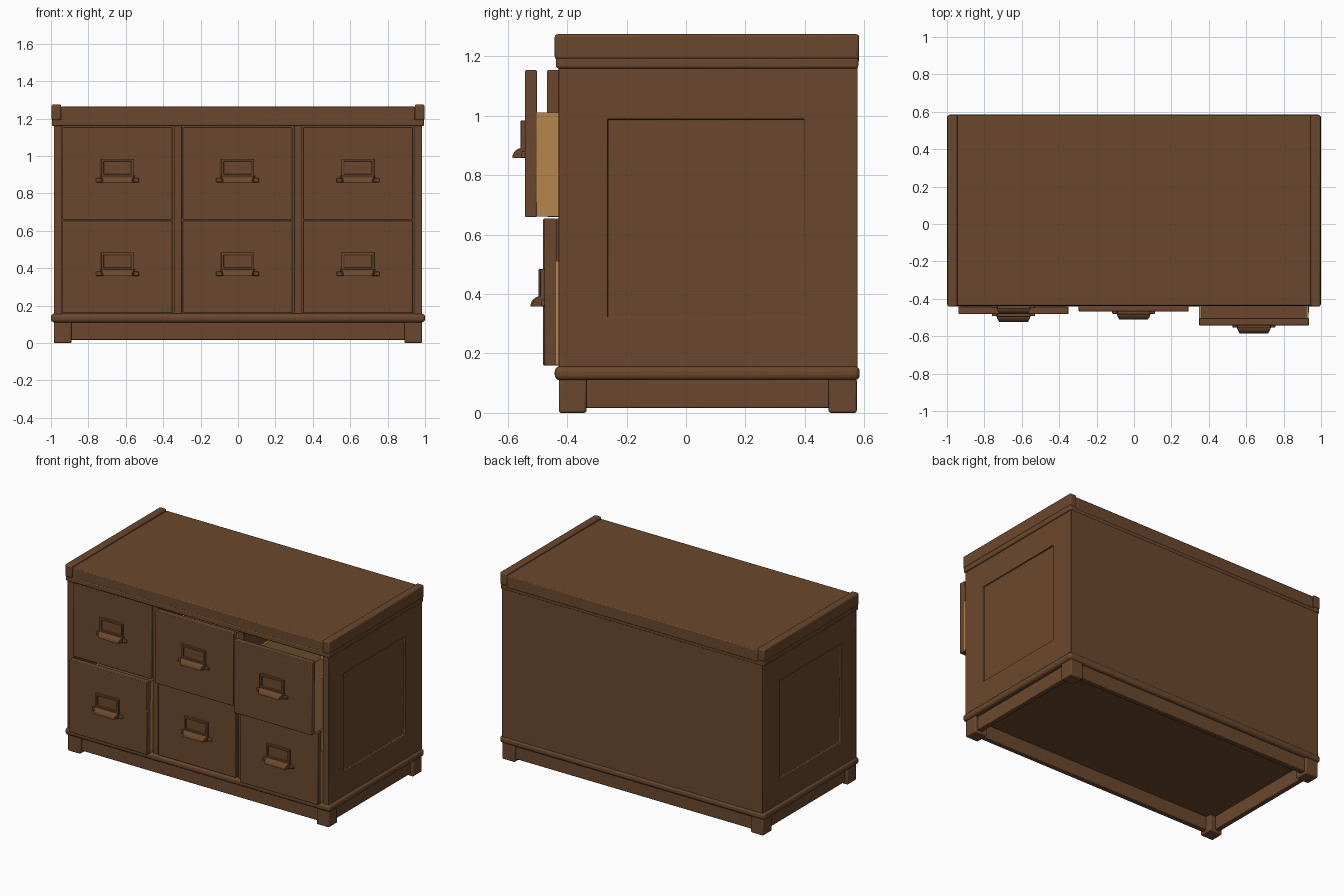
import bpy, bmesh, math
from mathutils import Vector

cube = bpy.data.objects.get("Cube")
if cube:
    bpy.data.objects.remove(cube, do_unlink=True)


def material(name, rgb):
    m = bpy.data.materials.new(name)
    m.use_nodes = True
    m.diffuse_color = (*rgb, 1)
    bsdf = m.node_tree.nodes["Principled BSDF"]
    bsdf.inputs["Base Color"].default_value = (*rgb, 1)
    bsdf.inputs["Roughness"].default_value = 0.7
    return m


BROWN = material("dark brown wood", (0.145, 0.064, 0.026))
TAN = material("tan drawer wood", (0.46, 0.235, 0.078))


def finish(name, bm, mat, bevel=0.0, segments=2):
    bmesh.ops.recalc_face_normals(bm, faces=bm.faces)
    me = bpy.data.meshes.new(name)
    bm.to_mesh(me)
    bm.free()
    me.materials.append(mat)
    ob = bpy.data.objects.new(name, me)
    bpy.context.collection.objects.link(ob)
    if bevel:
        mod = ob.modifiers.new("rounded edges", 'BEVEL')
        mod.width = bevel
        mod.segments = segments
        mod.limit_method = 'ANGLE'
    bpy.ops.object.select_all(action='DESELECT')
    ob.select_set(True)
    bpy.context.view_layer.objects.active = ob
    bpy.ops.object.shade_smooth_by_angle(angle=math.radians(40))
    return ob


def box_mesh(x, y, z):
    bm = bmesh.new()
    bmesh.ops.create_cube(bm, size=1)
    for v in bm.verts:
        v.co = [lo + (c + 0.5) * (hi - lo) for c, (lo, hi) in zip(v.co, (x, y, z))]
    return bm


def box(name, x, y, z, mat=BROWN, bevel=0.0, segments=2):
    return finish(name, box_mesh(x, y, z), mat, bevel, segments)


def both(s, lo, hi):
    return (lo, hi) if s > 0 else (-hi, -lo)


FRONT, BACK = -0.43, 0.577

# Cabinet sides with a recessed panel
for s, side in ((1, "left"), (-1, "right")):
    bm = box_mesh(both(s, 0.94, 0.985), (FRONT, BACK), (0.15, 1.165))
    for axis, cuts in ((1, (-0.265, 0.4)), (2, (0.32, 0.99))):
        for c in cuts:
            co, no = Vector(), Vector()
            co[axis], no[axis] = c, 1
            bmesh.ops.bisect_plane(bm, geom=bm.verts[:] + bm.edges[:] + bm.faces[:],
                                   plane_co=co, plane_no=no)
    bm.normal_update()
    panel = [f for f in bm.faces if f.normal.x * s > 0.9
             and (f.calc_center_median() - Vector((s * 0.985, 0.0675, 0.655))).length < 0.02]
    bmesh.ops.inset_individual(bm, faces=panel, thickness=0.003, depth=-0.012)
    finish(side + "_side", bm, BROWN, 0.003)
    # Raised cleat at the end of the top
    box(side + "_top_cleat", both(s, 0.945, 0.997), (-0.442, 0.583), (1.19, 1.275), bevel=0.01, segments=3)
    # Column divider
    box(side + "_divider", both(s, 0.3, 0.343), (FRONT + 0.003, BACK - 0.02), (0.15, 1.165), bevel=0.003)
    # Feet and side skirt
    box(side + "_front_foot", both(s, 0.89, 0.985), (-0.428, -0.335), (0, 0.115), bevel=0.008, segments=3)
    box(side + "_back_foot", both(s, 0.89, 0.985), (0.48, 0.575), (0, 0.115), bevel=0.008, segments=3)
    box(side + "_skirt", both(s, 0.93, 0.965), (-0.38, 0.53), (0.017, 0.115), bevel=0.004)

# Cabinet shell
box("back_panel", (-0.983, 0.983), (BACK - 0.03, BACK), (0.15, 1.165))
box("top_board", (-0.946, 0.946), (-0.436, 0.582), (1.18, 1.263), bevel=0.006)
box("top_moulding", (-0.995, 0.995), (-0.438, 0.58), (1.16, 1.197), bevel=0.008, segments=3)
box("base_moulding", (-1, 1), (-0.442, 0.585), (0.11, 0.157), bevel=0.018, segments=4)
box("front_skirt", (-0.9, 0.9), (-0.41, -0.375), (0.017, 0.115), bevel=0.004)
box("back_skirt", (-0.9, 0.9), (0.525, 0.56), (0.017, 0.115), bevel=0.004)


def cup_pull(name, cx, y, z):
    # Quarter-round profile, narrower toward the front
    bm = bmesh.new()
    ends = []
    steps = 6
    for s in (-1, 1):
        ring = [bm.verts.new((cx + s * 0.092, y + 0.002, z))]
        for i in range(steps + 1):
            a = math.pi / 2 * i / steps
            out = math.sin(a)
            ring.append(bm.verts.new((cx + s * (0.092 - 0.016 * out * out),
                                      y - 0.043 * out, z + 0.036 * math.cos(a))))
        bm.faces.new(ring)
        ends.append(ring)
    n = len(ends[0])
    for i in range(n):
        j = (i + 1) % n
        bm.faces.new((ends[0][i], ends[0][j], ends[1][j], ends[1][i]))
    finish(name, bm, BROWN)


def label_frame(name, cx, y, z):
    bm = box_mesh((cx - 0.088, cx + 0.088), (y - 0.015, y + 0.002), (z + 0.03, z + 0.125))
    bm.normal_update()
    face = [f for f in bm.faces if f.normal.y < -0.9]
    bmesh.ops.inset_individual(bm, faces=face, thickness=0.018, depth=0)
    bmesh.ops.inset_individual(bm, faces=face, thickness=0.002, depth=-0.01)
    finish(name, bm, BROWN, 0.002)


def drawer(name, cx, y, z):
    # Front board, open box and pull
    w, deep = 0.294, 0.93
    x0, x1 = cx - w, cx + w
    box(name + "_front", (x0, x1), (y, y + 0.04), (z, z + 0.495), bevel=0.004)
    for s, side in ((1, "left"), (-1, "right")):
        xs = sorted((cx + s * (w - 0.001), cx + s * (w - 0.015)))
        box(name + "_" + side + "_wall", xs, (y + 0.035, y + deep), (z + 0.002, z + 0.352), TAN)
        # Flange beside the cup
        xf = sorted((cx + s * 0.085, cx + s * 0.115))
        box(name + "_" + side + "_flange", xf, (y - 0.012, y + 0.002), (z + 0.2, z + 0.222), bevel=0.004)
    box(name + "_back_wall", (x0 + 0.014, x1 - 0.014), (y + deep - 0.015, y + deep),
        (z + 0.002, z + 0.352), TAN)
    box(name + "_floor", (x0 + 0.014, x1 - 0.014), (y + 0.035, y + deep - 0.01), (z + 0.004, z + 0.02))
    label_frame(name + "_label_frame", cx, y, z + 0.2)
    cup_pull(name + "_cup_pull", cx, y, z + 0.2)


# Drawers, each pulled out by its own amount
rows = {"upper": (0.659, (-0.437, -0.468, -0.542)),
        "lower": (0.159, (-0.481, -0.44, -0.476))}
for row, (z, fronts) in rows.items():
    for column, cx, y in zip(("right", "middle", "left"), (-0.644, -0.002, 0.641), fronts):
        drawer(row + "_" + column + "_drawer", cx, y, z)
